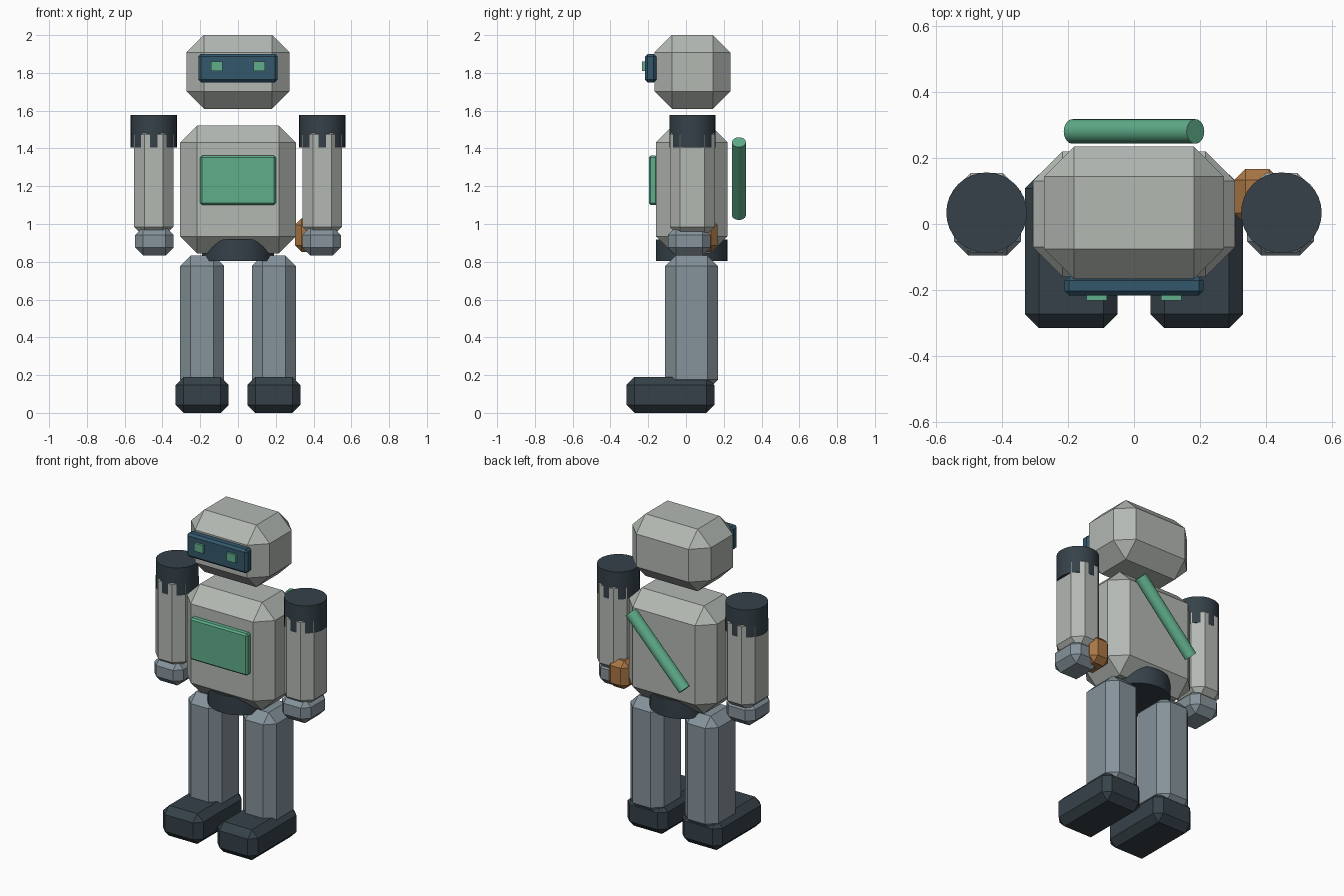
import bpy, bmesh
from mathutils import Vector

if "Cube" in bpy.data.objects:
    bpy.data.objects.remove(bpy.data.objects["Cube"])


def material(name, rgb):
    m = bpy.data.materials.new(name)
    m.diffuse_color = (*rgb, 1)
    m.use_nodes = True
    m.node_tree.nodes["Principled BSDF"].inputs["Base Color"].default_value = m.diffuse_color
    return m


shell = material("pale grey shell", (0.45, 0.48, 0.45))
slate = material("blue grey", (0.235, 0.29, 0.325))
dark = material("dark slate", (0.036, 0.053, 0.066))
glass = material("visor blue", (0.033, 0.095, 0.145))
green = material("mint green", (0.115, 0.42, 0.255))
copper = material("copper brown", (0.40, 0.18, 0.06))


def add(name, bm, mat):
    mesh = bpy.data.meshes.new(name)
    bm.to_mesh(mesh)
    bm.free()
    mesh.materials.append(mat)
    ob = bpy.data.objects.new(name, mesh)
    bpy.context.collection.objects.link(ob)
    return ob


def box(name, x, y, z, bevel, mat):
    """Chamfered box spanning the given (min, max) ranges."""
    bm = bmesh.new()
    bmesh.ops.create_cube(bm, size=1)
    for v in bm.verts:
        v.co = Vector([(r[0] + r[1]) / 2 + c * (r[1] - r[0])
                       for r, c in zip((x, y, z), v.co)])
    if bevel:
        bmesh.ops.bevel(bm, geom=bm.edges[:], offset=bevel, segments=1,
                        affect='EDGES', clamp_overlap=True)
    return add(name, bm, mat)


def rod(name, a, b, radius, mat):
    """Smooth-sided cylinder from point a to point b."""
    a, b = Vector(a), Vector(b)
    bm = bmesh.new()
    bmesh.ops.create_cone(bm, cap_ends=True, segments=32, radius1=radius,
                          radius2=radius, depth=(b - a).length)
    turn = (b - a).to_track_quat('Z', 'Y')
    for v in bm.verts:
        v.co = turn @ v.co + (a + b) / 2
    ob = add(name, bm, mat)
    bpy.context.view_layer.objects.active = ob
    ob.select_set(True)
    bpy.ops.object.shade_smooth_by_angle()
    ob.select_set(False)
    return ob


# Head with visor
box("head", (-0.273, 0.273), (-0.167, 0.235), (1.61, 2.0), 0.092, shell)
box("visor", (-0.21, 0.21), (-0.217, -0.157), (1.75, 1.90), 0.014, glass)

# Torso, chest screen and pelvis
box("torso", (-0.306, 0.306), (-0.16, 0.22), (0.845, 1.522), 0.09, shell)
box("chest_screen", (-0.2, 0.2), (-0.197, -0.152), (1.10, 1.362), 0.01, green)
rod("pelvis", (0, 0.03, 0.805), (0, 0.03, 0.918), 0.19, dark)

# Diagonal rod carried behind the back
rod("back_rod", (-0.186, 0.28, 1.047), (0.186, 0.28, 1.433), 0.037, green)

# Paired parts
for side, s in (("left", -1), ("right", 1)):
    def span(c, half):
        return (s * c - half, s * c + half)
    box(side + "_eye", span(0.113, 0.031), (-0.232, -0.21),
        (1.81, 1.86), 0, green)
    rod(side + "_shoulder", (s * 0.446, 0.034, 1.405),
        (s * 0.446, 0.034, 1.578), 0.122, dark)
    box(side + "_arm", span(0.446, 0.104), (-0.086, 0.154),
        (0.93, 1.53), 0.055, shell)
    box(side + "_hand", span(0.443, 0.101), (-0.095, 0.13),
        (0.833, 0.985), 0.042, slate)
    box(side + "_leg", span(0.19, 0.117), (-0.11, 0.17),
        (0.12, 0.833), 0.056, slate)
    box(side + "_foot", span(0.19, 0.14), (-0.315, 0.15),
        (0.0, 0.19), 0.042, dark)

# Small block held beside the right hand
box("hand_block", (0.303, 0.443), (0.0, 0.167), (0.853, 1.03), 0.034, copper)
